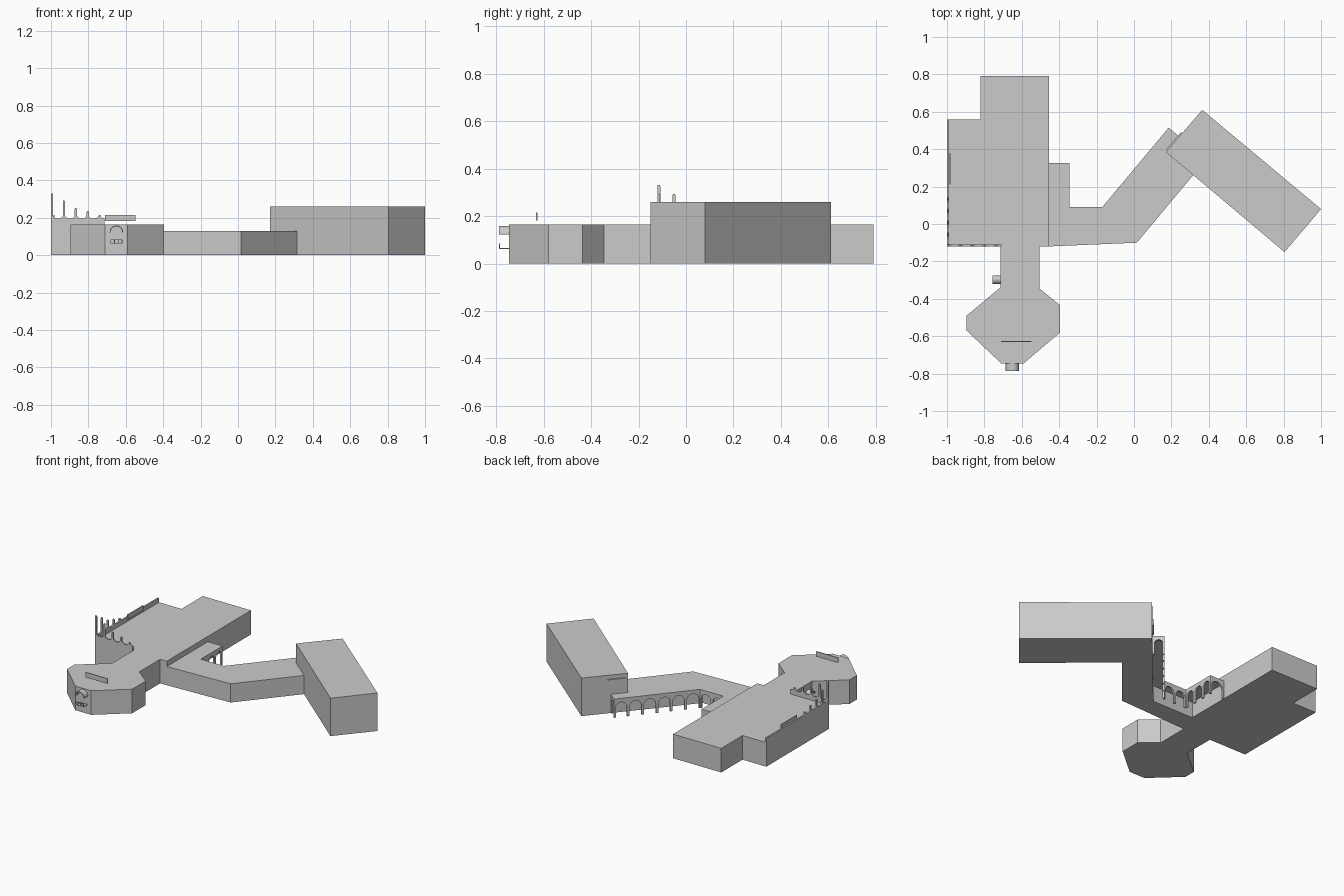
import bpy, bmesh, math
from mathutils import Vector

if "Cube" in bpy.data.objects:
    bpy.data.objects.remove(bpy.data.objects["Cube"])


def solid(name, ring, extrude):
    """Closed polygon of 3D points swept along one vector."""
    bm = bmesh.new()
    face = bm.faces.new([bm.verts.new(p) for p in ring])
    out = bmesh.ops.extrude_face_region(bm, geom=[face])
    verts = [g for g in out["geom"] if isinstance(g, bmesh.types.BMVert)]
    bmesh.ops.translate(bm, verts=verts, vec=extrude)
    bmesh.ops.recalc_face_normals(bm, faces=bm.faces)
    me = bpy.data.meshes.new(name)
    bm.to_mesh(me)
    bm.free()
    ob = bpy.data.objects.new(name, me)
    bpy.context.collection.objects.link(ob)
    return ob


def prism(name, pts, z0, z1):
    return solid(name, [(x, y, z0) for x, y in pts], Vector((0, 0, z1 - z0)))


def panel(name, profile, p, q, thick):
    """Upright panel: profile (distance, height) from p towards q, thickened to the right."""
    d = (Vector(q) - Vector(p)).normalized()
    ring = [(p[0] + d.x * u, p[1] + d.y * u, v) for u, v in profile]
    return solid(name, ring, Vector((d.y, -d.x, 0)) * thick)


def rect(u0, u1, v0, v1):
    return [(u0, v0), (u1, v0), (u1, v1), (u0, v1)]


def arcade(name, p, q, count):
    """Row of round arches standing on thin piers."""
    length = (Vector(q) - Vector(p)).length
    step, pier, top, crown = length / count, 0.008, 0.11, 0.102
    pts = [(0, 0)]
    for i in range(count):
        r = step / 2 - pier
        c = (i + 0.5) * step
        rise = min(r, 0.05)
        pts.append((c - r, 0))
        for k in range(13):
            a = math.pi * (1 - k / 12)
            pts.append((c + r * math.cos(a), crown - rise + rise * math.sin(a)))
        pts.append((c + r, 0))
    pts += [(length, 0), (length, top), (0, top)]
    return panel(name, pts, p, q, 0.012)


def parapet(name, p, q, thick):
    """Scalloped parapet with posts stepping down from the corner."""
    length = (Vector(q) - Vector(p)).length
    base, w, step = 0.195, 0.012, 0.0635
    heights = [0.33, 0.293, 0.252, 0.235, 0.215]
    top = []
    for i, h in enumerate(heights):
        u = i * step
        top += [(u, h - 0.006), (u + 0.003, h), (u + w - 0.003, h), (u + w, h - 0.006)]
        gap = step - w
        last = i == len(heights) - 1
        for k in range(7 if last else 13):
            s = k / 6 - 1
            lift = 0.016 * (1 - math.sqrt(max(0, 1 - s * s)))
            top.append((u + w + gap * k / 12, base + lift))
    pts = [(0, 0.16)] + top + [(length, base), (length, 0.16)]
    return panel(name, pts, p, q, thick)


def canopy(name, p, q, depth, z, rise):
    """Half-barrel shell over an opening, projecting to the right of p-q."""
    r = (Vector(q) - Vector(p)).length / 2
    t = 0.005
    arc = [math.pi * k / 14 for k in range(15)]
    outer = [(r - r * math.cos(a), z + rise * math.sin(a)) for a in arc]
    inner = [(r - (r - t) * math.cos(a), z + (rise - t) * math.sin(a)) for a in reversed(arc)]
    return panel(name, outer + inner, p, q, depth)


# Main hall, with the neck and many-sided front pavilion
prism("main_hall", [
    (-1, -0.12), (-0.715, -0.12), (-0.715, -0.34), (-0.895, -0.49), (-0.895, -0.57),
    (-0.71, -0.745), (-0.59, -0.745), (-0.395, -0.58), (-0.395, -0.435), (-0.505, -0.345),
    (-0.505, -0.12), (-0.455, -0.12), (-0.455, 0.79), (-0.82, 0.79), (-0.82, 0.56), (-1, 0.56),
], 0, 0.165)

# Tall angled wing
prism("tall_wing", [(0.17, 0.385), (0.805, -0.15), (1, 0.08), (0.365, 0.61)], 0, 0.26)

# Link building: enclosed core, overhanging roof and arcades
prism("link_core", [(-0.455, -0.12), (0.015, -0.1), (0.318, 0.263), (0.24, 0.467),
                    (-0.14, 0.02), (-0.455, 0.02)], 0, 0.11)
prism("link_roof", [(-0.455, -0.12), (0.015, -0.1), (0.318, 0.263), (0.24, 0.469), (0.185, 0.515),
                    (-0.17, 0.09), (-0.345, 0.09), (-0.345, 0.325), (-0.455, 0.325)], 0.11, 0.128)
arcade("arcade_long", (-0.17, 0.09), (0.185, 0.515), 6)
arcade("arcade_long_end", (0.185, 0.515), (0.24, 0.469), 1)
arcade("arcade_middle", (-0.345, 0.09), (-0.17, 0.09), 2)
arcade("arcade_side", (-0.345, 0.325), (-0.345, 0.09), 3)
arcade("arcade_side_end", (-0.455, 0.325), (-0.345, 0.325), 1)

# Scalloped parapets meeting at the front left corner
parapet("front_parapet", (-1, -0.12), (-0.715, -0.12), -0.01)
parapet("side_parapet", (-1, -0.12), (-1, 0.56), 0.01)

# Blank sign boards
panel("roof_sign", rect(0, 0.165, 0.182, 0.215), (-0.712, -0.625), (-0.547, -0.625), 0.006)
panel("side_sign", rect(0, 0.17, 0.182, 0.215), (-0.987, 0.21), (-0.987, 0.38), 0.006)
panel("wing_sign", rect(0.015, 0.135, 0.19, 0.232), (0.17, 0.385), (0.365, 0.61), -0.008)

# Arched canopies over the front balcony and the side door
canopy("front_canopy", (-0.686, -0.745), (-0.614, -0.745), 0.042, 0.122, 0.037)
canopy("side_canopy", (-0.715, -0.32), (-0.715, -0.275), -0.042, 0.1, 0.025)

# Front balcony: thin floor, rails and posts
prism("balcony_floor", [(-0.682, -0.745), (-0.682, -0.787), (-0.618, -0.787), (-0.618, -0.745)], 0.061, 0.065)
panel("balcony_rail", rect(0, 0.064, 0.08, 0.084), (-0.682, -0.787), (-0.618, -0.787), -0.004)
for i in range(4):
    x = -0.682 + i * 0.02
    panel(f"balcony_post_{i + 1}", rect(0, 0.004, 0.063, 0.082), (x, -0.787), (x + 1, -0.787), -0.004)
